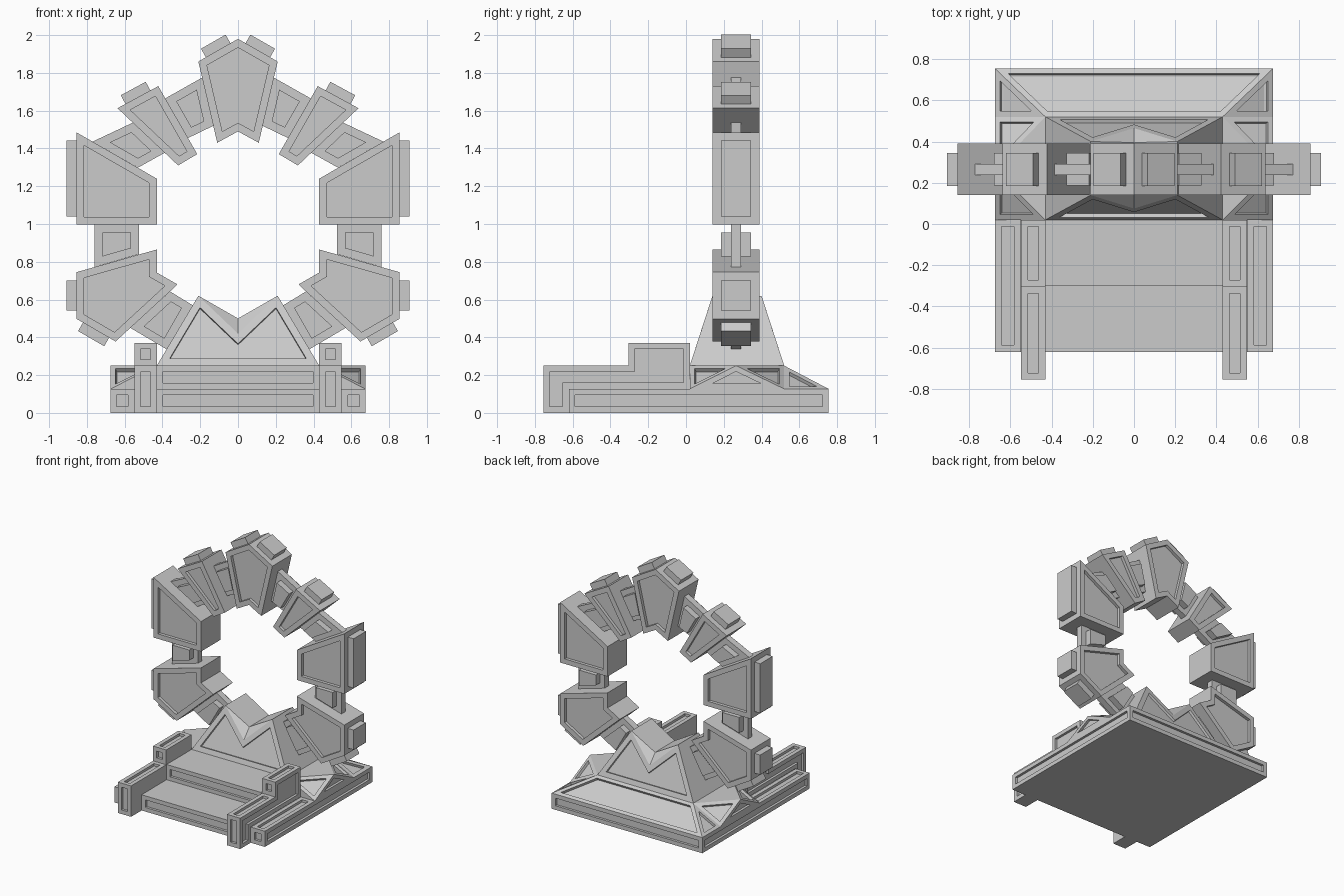
import bpy, bmesh
from mathutils import Vector

if "Cube" in bpy.data.objects:
    bpy.data.objects.remove(bpy.data.objects["Cube"])

YC = 0.265          # depth centre of the ring


def panel(bm, test, rim, depth):
    """Recess (depth > 0) or raise (depth < 0) a panel in every face passing the test."""
    bm.normal_update()
    for f in [f for f in bm.faces if test(f.normal, f.calc_center_median())]:
        bmesh.ops.inset_individual(bm, faces=[f], thickness=rim, use_even_offset=True)
        bmesh.ops.inset_individual(bm, faces=[f], thickness=0.0, depth=-depth)


def finish(name, bm, mirror=False):
    me = bpy.data.meshes.new(name)
    bm.to_mesh(me)
    bm.free()
    ob = bpy.data.objects.new(name, me)
    bpy.context.collection.objects.link(ob)
    if mirror:
        m = ob.modifiers.new("Mirror", 'MIRROR')
        m.use_mirror_merge = False
    return ob


def prism_bm(pts, axis, lo, hi):
    """Extrude a 2D outline along an axis."""
    place = {'x': lambda u, v, w: (w, u, v),
             'y': lambda u, v, w: (u, w, v),
             'z': lambda u, v, w: (u, v, w)}[axis]
    bm = bmesh.new()
    a = [bm.verts.new(place(u, v, lo)) for u, v in pts]
    b = [bm.verts.new(place(u, v, hi)) for u, v in pts]
    bm.faces.new(a)
    bm.faces.new(b)
    for i in range(len(pts)):
        j = (i + 1) % len(pts)
        bm.faces.new((a[i], a[j], b[j], b[i]))
    bmesh.ops.recalc_face_normals(bm, faces=bm.faces)
    return bm


def mesh_bm(verts, faces):
    bm = bmesh.new()
    vs = [bm.verts.new(v) for v in verts]
    for f in faces:
        bm.faces.new([vs[i] for i in f])
    bmesh.ops.recalc_face_normals(bm, faces=bm.faces)
    return bm


def front_back(n, c):
    return abs(n.y) > 0.9


def segment(name, pts, mirror=True):
    bm = prism_bm(pts, 'y', YC - 0.125, YC + 0.125)
    panel(bm, front_back, 0.04, 0.025)
    finish(name, bm, mirror)


def cap(name, p, q, width):
    """Block sitting on the outer edge p-q (counter-clockwise outline) of a segment."""
    p, q = Vector(p), Vector(q)
    d = (q - p).normalized()
    n = Vector((d.y, -d.x)) * 0.052
    m = (p + q) / 2
    a, b = m - d * width / 2, m + d * width / 2
    finish(name, prism_bm([a, b, b + n, a + n], 'y', YC - 0.08, YC + 0.08), True)


def link(name, pts):
    """Thin plate with a raised block on both sides."""
    bm = prism_bm(pts, 'y', YC - 0.027, YC + 0.027)
    panel(bm, front_back, 0.042, -0.052)
    finish(name, bm, True)


# Foundation: outline split along the front so each stretch gets its own panel
bm = prism_bm([(-.675, -.62), (-.55, -.62), (-.43, -.62), (.43, -.62), (.55, -.62),
               (.675, -.62), (.675, .755), (-.675, .755)], 'z', 0, .127)
bm.normal_update()
bmesh.ops.delete(bm, geom=[f for f in bm.faces if f.normal.z > .9], context='FACES_ONLY')
for x0, x1, y1 in ((-.675, -.55, .02), (-.43, .43, -.3), (.55, .675, .02)):
    bm.faces.new([bm.verts.new(p) for p in
                  ((x0, -.62, .127), (x1, -.62, .127), (x1, y1, .127), (x0, y1, .127))])
panel(bm, lambda n, c: abs(n.z) < .1 or (n.z > .9 and abs(c.x) > .5), .033, .02)
finish("foundation", bm)

# Upper step
bm = prism_bm([(-.3, .127), (.02, .127), (.02, .25), (-.3, .25)], 'x', -.43, .43)
panel(bm, lambda n, c: n.y < -.9, .032, .02)
finish("upper_step", bm)

# Stepped side rails flanking the stairs
bm = prism_bm([(-.755, 0), (-.62, 0), (-.62, .127), (.02, .127), (.02, .37),
               (-.305, .37), (-.305, .25), (-.755, .25)], 'x', .43, .548)
panel(bm, lambda n, c: n.x > .9 or (n.z > .9 and c.z > .2)
      or (n.y < -.9), .033, .02)
finish("stair_rail", bm, True)

# Faceted rear deck: gabled sides and a sloping back
half = [(.43, .02, .127), (.675, .02, .127), (.675, YC, .25), (.675, .52, .127),
        (.675, .755, .127), (.43, .52, .25), (.43, .02, .25)]
verts = half + [(-x, y, z) for x, y, z in half]
side = [(0, 1, 6), (6, 1, 2), (6, 2, 5), (5, 2, 3), (5, 3, 4), (1, 3, 2)]
faces = side + [tuple(i + 7 for i in f) for f in side]
faces += [(5, 4, 11, 12), (6, 5, 12, 13), (0, 6, 13, 7), (0, 1, 3, 4, 11, 10, 8, 7)]
bm = mesh_bm(verts, faces)
panel(bm, lambda n, c: .1 < n.z < .98 or abs(n.x) > .9, .028, .02)
finish("rear_deck", bm)

# Notched pedestal under the ring
row = [(-.43, .02, .25), (-.21, .14, .62), (0, .075, .42), (.21, .14, .62), (.43, .02, .25),
       (0, .145, .5)]
verts = row + [(x, 2 * YC + .01 - y, z) for x, y, z in row]
faces = [(0, 1, 2, 3, 4), (6, 7, 8, 9, 10), (0, 1, 7, 6), (4, 3, 9, 10), (0, 4, 10, 6),
         (1, 2, 5), (2, 3, 5), (7, 8, 11), (8, 9, 11), (1, 5, 11, 7), (5, 3, 9, 11)]
bm = mesh_bm(verts, faces)
panel(bm, lambda n, c: front_back(n, c) and c.z < .5, .04, .02)
finish("pedestal", bm)

# Ring segments
segment("top_segment", [(0, 1.49), (.11, 1.43), (.21, 1.86), (0, 1.98),
                        (-.21, 1.86), (-.11, 1.43)], False)
segment("upper_segment", [(.216, 1.37), (.317, 1.31), (.638, 1.613), (.422, 1.73)])
segment("side_segment", [(.43, .997), (.855, .997), (.855, 1.485), (.43, 1.24)])
segment("lower_segment", [(.43, .865), (.43, .743), (.32, .68), (.648, .378),
                          (.855, .498), (.855, .745)])

# Blocks on the outer rim
cap("top_cap", (.21, 1.86), (0, 1.98), .15)
cap("upper_cap", (.638, 1.613), (.422, 1.73), .15)
cap("side_cap", (.855, .997), (.855, 1.485), .4)
cap("lower_side_cap", (.855, .498), (.855, .745), .16)
cap("lower_foot_cap", (.648, .378), (.855, .498), .16)

# Links between segments
link("top_link", [(.385, 1.665), (.19, 1.775), (.13, 1.52), (.265, 1.455)])
link("upper_link", [(.77, 1.436), (.556, 1.537), (.388, 1.377), (.53, 1.298)])
link("side_link", [(.525, .84), (.76, .772), (.76, .997), (.525, .997)])
link("lower_link", [(.57, .45), (.36, .643), (.24, .57), (.375, .335)])
